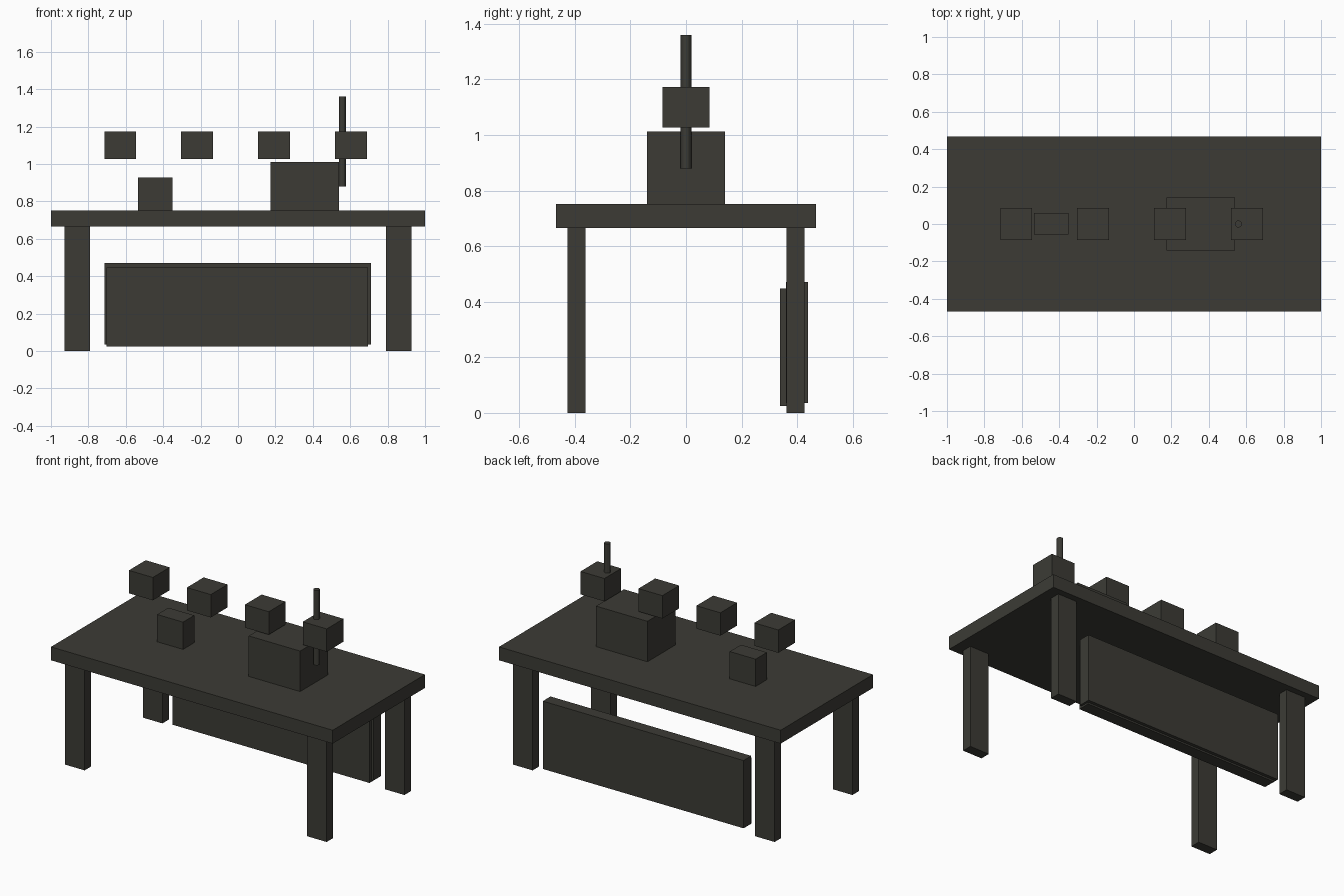
import bpy

if "Cube" in bpy.data.objects:
    bpy.data.objects.remove(bpy.data.objects["Cube"])

charcoal = bpy.data.materials.new("charcoal")
charcoal.diffuse_color = (0.045, 0.044, 0.036, 1)
charcoal.use_nodes = True
charcoal.node_tree.nodes["Principled BSDF"].inputs["Base Color"].default_value = charcoal.diffuse_color


def box(name, x, y, z):
    """Box from (min, max) ranges on each axis."""
    lo, hi = zip(x, y, z)
    bpy.ops.mesh.primitive_cube_add(size=1, location=[(a + b) / 2 for a, b in zip(lo, hi)])
    ob = bpy.context.object
    ob.name = name
    for v in ob.data.vertices:
        for i in range(3):
            v.co[i] *= hi[i] - lo[i]
    ob.data.materials.append(charcoal)
    return ob


# Table top
box("table_top", (-1, 1), (-0.468, 0.468), (0.666, 0.752))

# Four legs
for sx, side in ((-1, "left"), (1, "right")):
    for sy, end in ((-1, "front"), (1, "back")):
        box(f"{end}_{side}_leg", sorted((sx * 0.79, sx * 0.928)),
            sorted((sy * 0.362, sy * 0.427)), (0, 0.666))

# Two overlapping modesty panels between the back legs
box("inner_back_panel", (-0.702, 0.696), (0.339, 0.418), (0.024, 0.447))
box("outer_back_panel", (-0.715, 0.71), (0.36, 0.438), (0.035, 0.47))

# Boxes standing on the top
box("small_box", (-0.535, -0.351), (-0.056, 0.058), (0.752, 0.927))
box("large_box", (0.175, 0.54), (-0.141, 0.141), (0.752, 1.012))

# Row of floating cubes
for i in range(4):
    x = -0.715 + i * 0.4115
    box(f"floating_cube_{i + 1}", (x, x + 0.17), (-0.085, 0.085), (1.026, 1.173))

# Upright rod beside the large box
bpy.ops.mesh.primitive_cylinder_add(vertices=12, radius=0.019, depth=0.48, location=(0.558, 0, 1.12))
rod = bpy.context.object
rod.name = "upright_rod"
rod.data.materials.append(charcoal)
